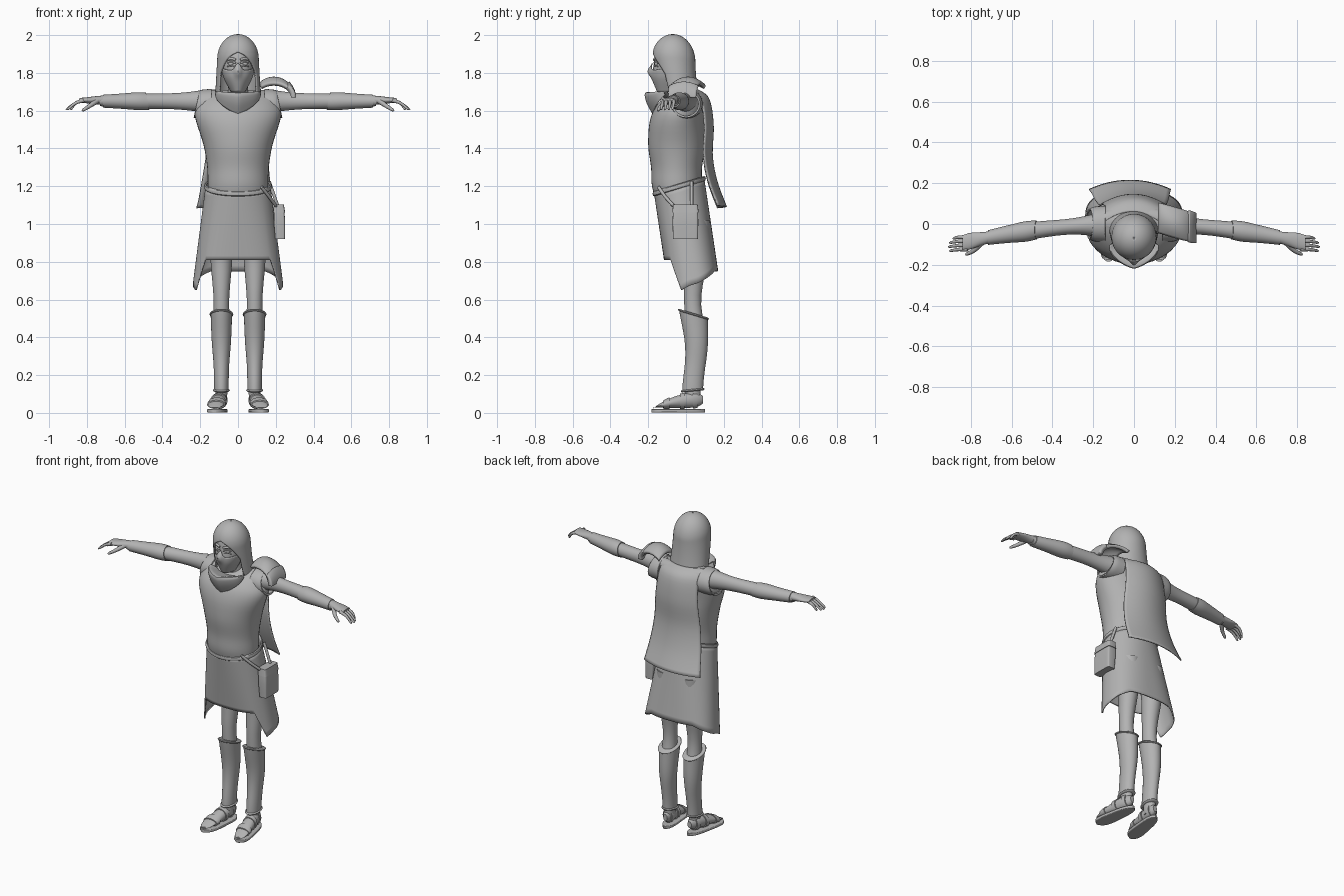
import bpy, bmesh
from math import sin, cos, pi, exp
from mathutils import Vector

if "Cube" in bpy.data.objects:
    bpy.data.objects.remove(bpy.data.objects["Cube"], do_unlink=True)

grey = bpy.data.materials.new("plain grey")
grey.use_nodes = True
grey.diffuse_color = (0.45, 0.45, 0.45, 1)
grey.node_tree.nodes["Principled BSDF"].inputs["Base Color"].default_value = grey.diffuse_color
parts = []


def spline(rows, t):
    """Smooth interpolation through rows of equal length, t in 0..1."""
    place = t * (len(rows) - 1)
    i = min(int(place), len(rows) - 2)
    f = place - i
    before, start, end, after = (rows[min(max(k, 0), len(rows) - 1)] for k in range(i - 1, i + 3))
    result = []
    for p, q, r, w in zip(before, start, end, after):
        result.append(q + f / 2 * (r - p + f * (2 * p - 5 * q + 4 * r - w + f * (3 * (q - r) + w - p))))
    return result


def grid(name, point, columns, rows, closed=False, caps=False, mirror=False, thick=0):
    """Surface from point(u, v), optionally closed round u, capped, mirrored, thickened."""
    bm = bmesh.new()
    across = columns if closed else columns + 1
    verts = [[bm.verts.new(point(i / columns, j / rows)) for i in range(across)]
             for j in range(rows + 1)]
    for low, high in zip(verts, verts[1:]):
        for i in range(columns):
            k = (i + 1) % across
            bm.faces.new((low[i], low[k], high[k], high[i]))
    if caps:
        bm.faces.new(verts[0])
        bm.faces.new(verts[-1])
    bmesh.ops.remove_doubles(bm, verts=bm.verts, dist=0.0002)
    bmesh.ops.recalc_face_normals(bm, faces=bm.faces)
    mesh = bpy.data.meshes.new(name)
    bm.to_mesh(mesh)
    bm.free()
    mesh.materials.append(grey)
    part = bpy.data.objects.new(name, mesh)
    bpy.context.collection.objects.link(part)
    if thick:
        solid = part.modifiers.new("thickness", 'SOLIDIFY')
        solid.thickness, solid.offset = thick, 0
    if mirror:
        part.modifiers.new("mirror", 'MIRROR')
    parts.append(part)


def power(value, exponent):
    return (1 if value >= 0 else -1) * abs(value) ** (2 / exponent)


def loft(name, section, centre, axis='z', sides=28, steps=16, square=2, tilt=lambda v: 0,
         caps=True, **options):
    """Rings along an axis; section is a table or function giving position and two radii."""
    def point(u, v):
        pos, wide, deep = section(v) if callable(section) else spline(section, v)
        c, d = centre(pos)
        a = wide * power(cos(2 * pi * u), square)
        b = deep * power(sin(2 * pi * u), square)
        pos += tilt(v) * b
        return {'z': (c + a, d + b, pos), 'x': (pos, c + a, d + b), 'y': (c + a, pos, d + b)}[axis]
    grid(name, point, sides, steps, True, caps, **options)


def cord(name, points, start, end, **options):
    """Round tapered strand through a few points."""
    def point(u, v):
        ahead, behind = (Vector(spline(points, t)) for t in (min(v + .02, 1), max(v - .02, 0)))
        along = (ahead - behind).normalized()
        side = along.cross(Vector((0, 0, 1))).normalized()
        radius = (start + (end - start) * v) * (0.6 if v == 1 else 1)
        offset = cos(2 * pi * u) * side + sin(2 * pi * u) * along.cross(side)
        return Vector(spline(points, v)) + radius * offset
    grid(name, point, 10, 10, True, True, **options)


# tunic body
def spine(z):
    return 0, -.05 + 1.5 * max(0, z - 1.5) ** 2


body = [(1.71, .16, .04), (1.69, .2, .08), (1.64, .215, .125), (1.57, .228, .142),
        (1.42, .183, .15), (1.3, .163, .135), (1.2, .16, .13), (1.1, .15, .1)]
loft("tunic", body, spine, sides=40, steps=35)
loft("armhole_trim", [(.14, .085, .075), (.19, .08, .072), (.217, .07, .068)],
     lambda x: (0, 1.635), 'x', caps=False, mirror=True, thick=.01, tilt=lambda v: -.25 * v)


# skirt: flared, with a raised front hem and hanging side points
def flare(z):
    drop = 1.26 - z
    return .16 + .13 * drop, .135, -.045 + .15 * drop


def waist(angle):
    return 1.2 - .04 * cos(angle)


def skirt(u, v):
    angle = 2 * pi * u
    turn = 2 * min(u, 1 - u)
    hem = .81
    if turn > .36:
        hem = .65 + .1 * min((turn - .36) / .45, 1)
    elif turn > .26:
        hem -= 1.6 * (turn - .26)
    z = waist(angle) + v * (hem - waist(angle))
    wide, deep, y = flare(z)
    square = 2 + .6 * v
    return wide * power(sin(angle), square), y - deep * power(cos(angle), square), z


def belt(u, v):
    angle, around = 2 * pi * u, 2 * pi * v
    wide, deep, y = flare(waist(angle))
    grow = .004 + .008 * cos(around)
    return ((wide + grow) * sin(angle), y - (deep + grow) * cos(angle),
            waist(angle) + .014 * sin(around))


grid("skirt", skirt, 100, 16, closed=True, thick=.008)
grid("belt", belt, 48, 8, closed=True)


# pouch with its hanging straps
def hip(z):
    return .22 + .04 * (1 - z), -.003


loft("pouch", [(1.1, .025, .063), (1.02, .03, .068), (.92, .026, .066)], hip, sides=32, square=8)
loft("pouch_flap", [(1.103, .027, .065), (1.06, .032, .07)], hip, sides=32, steps=2, square=8)
cord("pouch_front_strap", [(.125, -.145, 1.195), (.165, -.11, 1.145), (.205, -.06, 1.09)], .009, .009)
cord("pouch_back_strap", [(.165, .03, 1.225), (.212, .03, 1.09)], .009, .009)

# cape on the back
drape = [(1.71, .06), (1.66, .12), (1.52, .143), (1.36, .138), (1.22, .163), (1.085, .213)]


def cape(u, v):
    z, y = spline(drape, v)
    left, right = .12 + .06 * v, -.14 - .08 * v * v
    return right + (left - right) * u, y - .045 * (2 * u - 1) ** 2, z + .012 * v * u


grid("cape", cape, 20, 24, thick=.008)


# hood: a dome over a slightly spreading skirt, with a face opening
def hood(u, v):
    fall = v ** 1.7
    z = 2 - .36 * fall
    dome = max(1 - (1 - min(fall / .35, 1)) ** 2, .001) ** .5
    spread = max(0, fall - .35)
    opening = min(max(0, 1.905 - z) / .11, 1) ** .5
    angle = opening + 2 * (pi - opening) * u
    return ((.105 * dome + .02 * spread) * sin(angle),
            -.07 + .05 * fall ** 2 - (.108 * dome - .03 * spread) * cos(angle), z)


grid("hood", hood, 48, 36, thick=.01)

# head, neck and face
face = [(1.96, .01, .01), (1.92, .06, .07), (1.85, .08, .085), (1.78, .07, .09), (1.7, .03, .06)]
loft("head", face, lambda z: (0, -.085))
loft("neck", [(1.6, .06, .055), (1.76, .05, .05)], lambda z: (0, -.04), steps=4)
loft("eye", lambda v: (1.848 + .012 * cos(pi * v), .001 + .016 * sin(pi * v), .001 + .012 * sin(pi * v)),
     lambda z: (.034, -.155), sides=16, mirror=True)


def face_line(name, height, radius):
    cord(name, [(.012, -.168, height - .006), (.034, -.163, height), (.056, -.145, height - .004)],
         radius, radius, mirror=True)


face_line("brow", 1.875, .007)
face_line("upper_eyelid", 1.858, .005)
face_line("lower_eyelid", 1.838, .004)


def mask(u, v):
    angle = 1.7 * (2 * u - 1)
    ridge = exp(-(angle / .22) ** 2)
    top = 1.812 + .04 * ridge + .008 * angle ** 2
    z = top + v * (1.7 - top)
    # invert the head table by bisection to sit just outside it
    low, high = 0, 1
    for _ in range(20):
        middle = (low + high) / 2
        low, high = (middle, high) if spline(face, middle)[0] > z else (low, middle)
    _, wide, deep = spline(face, low)
    nose = .02 * ridge * exp(-((z - 1.81) / .028) ** 2)
    return (wide + .006) * sin(angle), -.085 - (deep + .006 + nose) * cos(angle), z


grid("face_mask", mask, 36, 14, thick=.004)


# neck scarf: pointed below, standing rim, folded inwards
def scarf(u, v):
    side = abs(2 * u - 1)
    x = .118 * sin((u - .5) * pi)
    return spline([(x, -.17 + .06 * side ** 2, 1.575 + .11 * side),
                   (x, -.205 + .09 * side ** 1.4, 1.64 + .055 * side),
                   (x, -.214 + .11 * side ** 1.3, 1.692 + .01 * side),
                   (x * .8, -.17 + .08 * side, 1.685),
                   (x * .5, -.08, 1.66)], v)


grid("scarf", scarf, 28, 16, thick=.006)


# single shoulder guard with an outer rim
def guard(name, sweep, grow, thick):
    def point(u, v):
        angle = sweep * (1 - v)
        side = 2 * u - 1
        return (.19 + (.1 + grow) * cos(angle),
                .01 - .03 * cos(angle) + side * (.07 + grow),
                1.67 + (.1 + grow) * sin(angle) - .03 * side ** 2 * sin(angle))
    grid(name, point, 14, 16, thick=thick)


guard("shoulder_guard", 2.3, 0, .02)
guard("shoulder_guard_rim", .8, .004, .026)


# arms, bracers and hands follow one gently forward sweep
def reach(x):
    return -.13 * x ** 2, 1.65


loft("arm", [(.15, .065, .065), (.25, .045, .05), (.35, .038, .042), (.5, .042, .04),
             (.6, .04, .035), (.73, .03, .026)], reach, 'x', mirror=True)
loft("bracer", [(.478, .046, .045), (.53, .05, .047), (.62, .043, .04), (.715, .036, .034)],
     reach, 'x', mirror=True, tilt=lambda v: .2 * (1 - v))
loft("palm", [(.7, .028, .026), (.75, .033, .022), (.8, .04, .016), (.84, .037, .012)],
     lambda x: (reach(x)[0], 1.655), 'x', mirror=True)
for i, finger in enumerate(("little", "ring", "middle", "index")):
    y = -.065 - .02 * i
    tip = .91 - .006 * (i - 2) ** 2
    cord(finger + "_finger", [(.815, y, 1.655), (.86, y, 1.64), (tip, y - .007, 1.605)],
         .011, .006, mirror=True)
cord("thumb", [(.745, -.09, 1.653), (.785, -.13, 1.625), (.825, -.15, 1.6)], .015, .007, mirror=True)


# legs and greaves
def shin(z):
    return .088, .045 + .01 * cos(4 * pi * (z - .35))


loft("leg", [(.05, .03, .04), (.2, .034, .045), (.45, .045, .05), (.6, .041, .045),
             (.8, .057, .06), (1.02, .07, .085)], shin, mirror=True)
loft("greave", [(.12, .038, .055), (.25, .041, .055), (.38, .051, .062), (.525, .057, .076)],
     shin, mirror=True, tilt=lambda v: -.3 * v ** 4)


def rim(name, z, wide, deep, tilt):
    loft(name, lambda v: (z + .012 * (v - .5), wide + .005 * sin(pi * v), deep + .005 * sin(pi * v)),
         shin, steps=6, mirror=True, tilt=lambda v: tilt)


rim("greave_top_rim", .522, .058, .077, -.3)
rim("ankle_rim", .12, .04, .058, .1)


# sandals and feet: one footprint from heel (0) to toe (1)
def footprint(name, start, end, bottom, grow, flat=False):
    def section(v):
        s = start + (end - start) * v
        outline = max(1 - (2 * s - 1) ** 4, .03) ** .5
        height = .01 if flat else .05 * max(cos(s * pi / 2), .05) ** .7 * outline
        return .1 - .283 * s, (.037 + .017 * s) * outline + grow, height + grow

    def centre(y):
        s = (.1 - y) / .283
        return .085 + .04 * s, bottom + (.01 if flat else .05 * max(cos(s * pi / 2), .05) ** .7)
    loft(name, section, centre, 'y', square=6 if flat else 2, mirror=True)


footprint("sole", 0, 1, .001, 0, flat=True)
footprint("foot", .04, .97, .02, -.006)
footprint("heel_strap", .14, .22, .02, 0)
footprint("instep_strap", .38, .47, .02, 0)
footprint("toe_strap", .66, .77, .02, 0)

# smooth shading with crisp edges
bpy.ops.object.select_all(action='DESELECT')
for part in parts:
    part.select_set(True)
bpy.context.view_layer.objects.active = parts[0]
bpy.ops.object.shade_smooth_by_angle(angle=.7)
